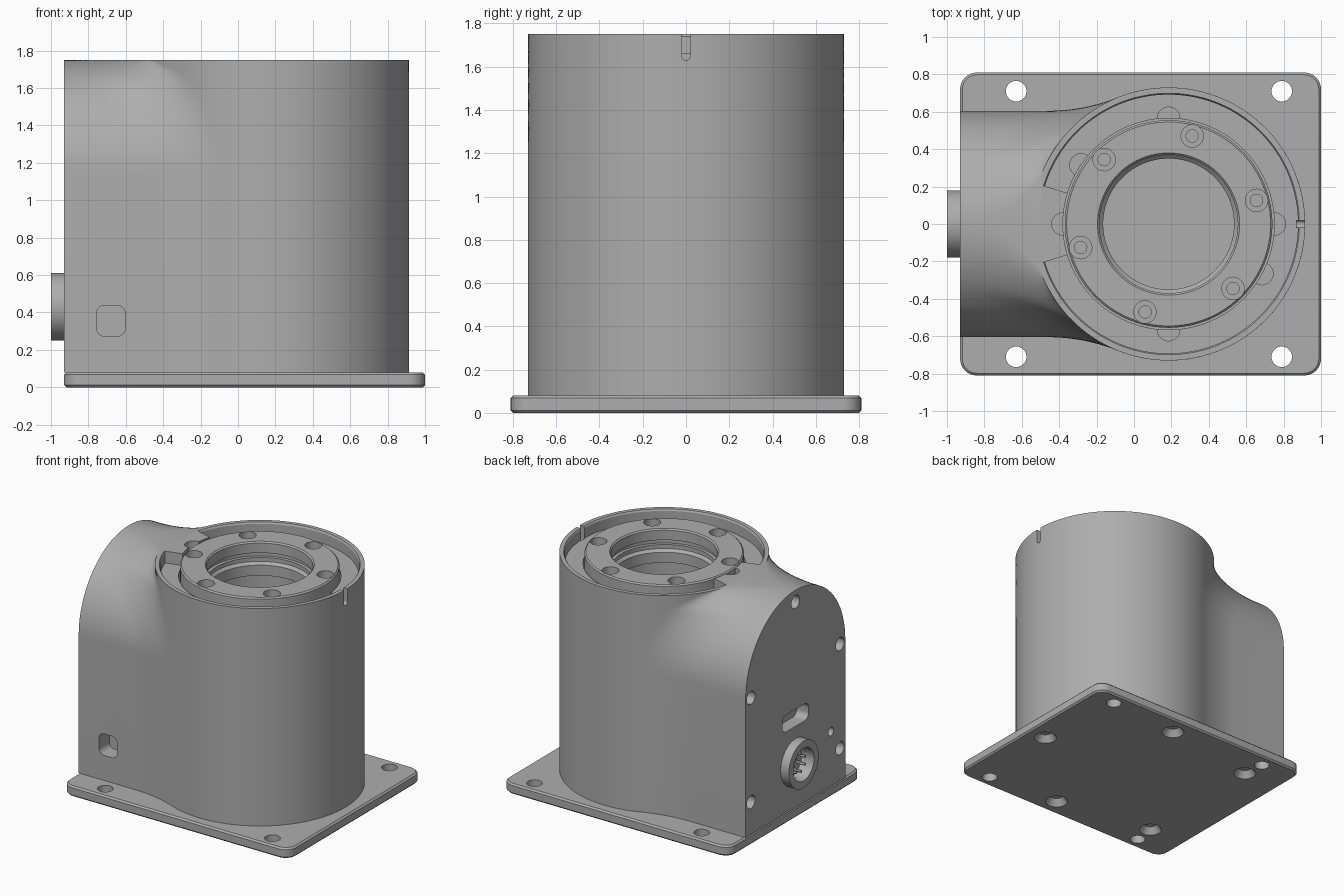
import bpy, bmesh
from math import sin, cos, pi, sqrt, atan2, radians
from mathutils import Matrix, Vector

if "Cube" in bpy.data.objects:
    bpy.data.objects.remove(bpy.data.objects["Cube"])

grey = bpy.data.materials.new("housing grey")
grey.diffuse_color = (0.42, 0.42, 0.42, 1)
grey.use_nodes = True
grey.node_tree.nodes["Principled BSDF"].inputs["Base Color"].default_value = grey.diffuse_color
CX, R, TOP, BACK = 0.185, 0.73, 1.75, -0.93


def finish(bm, name):
    bmesh.ops.recalc_face_normals(bm, faces=bm.faces)
    me = bpy.data.meshes.new(name)
    bm.to_mesh(me)
    bm.free()
    ob = bpy.data.objects.new(name, me)
    bpy.context.collection.objects.link(ob)
    me.materials.append(grey)
    return ob


def loft(sections, name):
    """Skin closed sections with equal point counts and cap both ends."""
    bm = bmesh.new()
    rings = [[bm.verts.new(p) for p in s] for s in sections]
    n = len(rings[0])
    for a, b in zip(rings, rings[1:]):
        for i in range(n):
            bm.faces.new((a[i], a[(i + 1) % n], b[(i + 1) % n], b[i]))
    bm.faces.new(rings[0][::-1])
    bm.faces.new(rings[-1])
    return finish(bm, name)


def lathe(profile, name, n=96, start=0, sweep=360):
    """Spin a closed (r, z) profile about the bore axis."""
    bm = bmesh.new()
    full = sweep == 360
    steps = n if full else n + 1
    rings = []
    for i in range(steps):
        a = radians(start + sweep * i / n)
        rings.append([bm.verts.new((CX + r * cos(a), r * sin(a), z)) for r, z in profile])
    m = len(profile)
    for i in range(n):
        a, b = rings[i], rings[(i + 1) % steps]
        for j in range(m):
            bm.faces.new((a[j], a[(j + 1) % m], b[(j + 1) % m], b[j]))
    if not full:
        bm.faces.new(rings[0][::-1])
        bm.faces.new(rings[-1])
    return finish(bm, name)


def rod(a, b, r1, r2=None, name="cutter", n=32):
    """Cylinder or cone from point a to point b."""
    a, b = Vector(a), Vector(b)
    d = b - a
    bm = bmesh.new()
    m = Matrix.Translation((a + b) / 2) @ d.to_track_quat('Z', 'Y').to_matrix().to_4x4()
    bmesh.ops.create_cone(bm, cap_ends=True, segments=n, radius1=r1,
                          radius2=r1 if r2 is None else r2, depth=d.length, matrix=m)
    return finish(bm, name)


def rounded(w, h, r, k=8):
    """Rounded rectangle outline centred on the origin."""
    pts = []
    for q, (sx, sy) in enumerate(((1, 1), (-1, 1), (-1, -1), (1, -1))):
        for i in range(k + 1):
            a = (q + i / k) * pi / 2
            pts.append((sx * (w / 2 - r) + r * cos(a), sy * (h / 2 - r) + r * sin(a)))
    return pts


def cut(ob, cutter):
    mod = ob.modifiers.new("cut", 'BOOLEAN')
    mod.operation, mod.solver, mod.object = 'DIFFERENCE', 'EXACT', cutter
    bpy.context.view_layer.objects.active = ob
    bpy.ops.object.modifier_apply(modifier=mod.name)
    bpy.data.objects.remove(cutter)


def smooth(ob):
    bpy.ops.object.select_all(action='DESELECT')
    ob.select_set(True)
    bpy.context.view_layer.objects.active = ob
    bpy.ops.object.shade_smooth_by_angle(angle=radians(30))


# Base plate with softened edges, corner holes and countersinks underneath
def plate_ring(z, inset):
    return [(x + 0.035, y, z) for x, y in rounded(1.93 - 2 * inset, 1.62 - 2 * inset, 0.09 - inset)]


plate = loft([plate_ring(0, 0.012), plate_ring(0.012, 0), plate_ring(0.068, 0),
              plate_ring(0.08, 0.012)], "base_plate")
for x in (-0.63, 0.79):
    for y in (-0.71, 0.71):
        cut(plate, rod((x, y, -0.1), (x, y, 0.2), 0.055))
for x, y in ((0.85, 0), (CX, 0.665), (CX, -0.665), (-0.61, 0.54), (-0.61, -0.54)):
    cut(plate, rod((x, y, -0.005), (x, y, 0.05), 0.085, 0.045))


# Housing: round tower blended into an arched rear neck
def section(w, z):
    fr = min(1.0, (1.166 / (R - w) - R - w) / 2)
    dx = sqrt((R + fr) ** 2 - (w + fr) ** 2)
    turn = atan2(dx, w + fr)
    half = [(BACK, w)]
    for i in range(17):                      # concave blend
        a = turn * i / 16
        half.append((CX - dx + fr * sin(a), w + fr - fr * cos(a)))
    a0 = pi / 2 + turn
    half += [(CX + R * cos(a0 * (1 - i / 48)), R * sin(a0 * (1 - i / 48))) for i in range(1, 49)]
    pts = half + [(x, -y) for x, y in half[-2::-1]]
    return [(x, y, z) for x, y in pts]


SPRING, W = 1.14, 0.605
levels = [(W, 0.08)]
for i in range(25):
    t = radians(88) * i / 24
    levels.append((W * cos(t), SPRING + (TOP - SPRING) * sin(t) / sin(radians(88))))
housing = loft([section(w, z) for w, z in levels], "housing")

# Seat for the flange, bore, rim channel and screw wells
cut(housing, rod((CX, 0, 1.5), (CX, 0, 1.9), 0.565, n=96))
cut(housing, rod((CX, 0, 0.7), (CX, 0, 1.6), 0.37, n=96))
cut(housing, lathe([(0.54, 1.66), (0.692, 1.66), (0.692, 1.738), (0.705, 1.76), (0.54, 1.76)],
                   "channel", 96, -163, 326))
for deg in (0, 90, 146, 180, 270, 332):
    a = radians(deg)
    x, y = CX + 0.565 * cos(a), 0.565 * sin(a)
    cut(housing, rod((x, y, 1.58), (x, y, 1.9), 0.06))

# Alignment notch in the rim
cut(housing, loft([[(x, y, z + 1.72) for y, z in rounded(0.04, 0.18, 0.019)] for x in (0.87, 0.95)], "notch"))

# Side window, rear slot and rear screw holes
cut(housing, loft([[(x - 0.68, y, z + 0.355) for x, z in rounded(0.155, 0.165, 0.045)]
                   for y in (-0.7, -0.48)], "window"))
cut(housing, loft([[(x, y, z + 0.77) for y, z in rounded(0.32, 0.13, 0.05)]
                   for x in (-1, -0.83)], "slot"))
for y, z, r in ((0, 1.66, 0.05), (-0.54, 1.13, 0.05), (0.54, 1.13, 0.05),
                (-0.54, 0.33, 0.05), (0.54, 0.33, 0.05), (-0.43, 0.5, 0.032)):
    cut(housing, rod((-1, y, z), (-0.85, y, z), r))
cut(housing, rod((-1, 0, 0.43), (-0.88, 0, 0.43), 0.125))

# Top flange with a stepped bore and six counterbored holes
flange = lathe([(0.38, TOP), (0.545, TOP), (0.555, TOP - 0.01), (0.555, 1.5), (0.35, 1.5),
                (0.35, 1.58), (0.37, 1.6), (0.37, 1.63), (0.395, 1.63), (0.395, 1.665),
                (0.37, 1.665), (0.37, TOP - 0.01)], "top_flange")
for k in range(6):
    a = radians(15 + 60 * k)
    x, y = CX + 0.487 * cos(a), 0.487 * sin(a)
    cut(flange, rod((x, y, 1.69), (x, y, 1.8), 0.06))
    cut(flange, rod((x, y, 1.6), (x, y, 1.8), 0.033))

# Round rear connector shell and its pins
shell = rod((-0.88, 0, 0.43), (-1.0, 0, 0.43), 0.18, name="connector_shell", n=64)
cut(shell, rod((-1.1, 0, 0.43), (-0.895, 0, 0.43), 0.125, n=64))
for k in range(7):
    a = 2 * pi * k / 7
    smooth(rod((-0.88, 0.07 * cos(a), 0.43 + 0.07 * sin(a)),
               (-0.97, 0.07 * cos(a), 0.43 + 0.07 * sin(a)), 0.01, name="connector_pin", n=12))

for ob in (plate, housing, flange, shell):
    smooth(ob)
